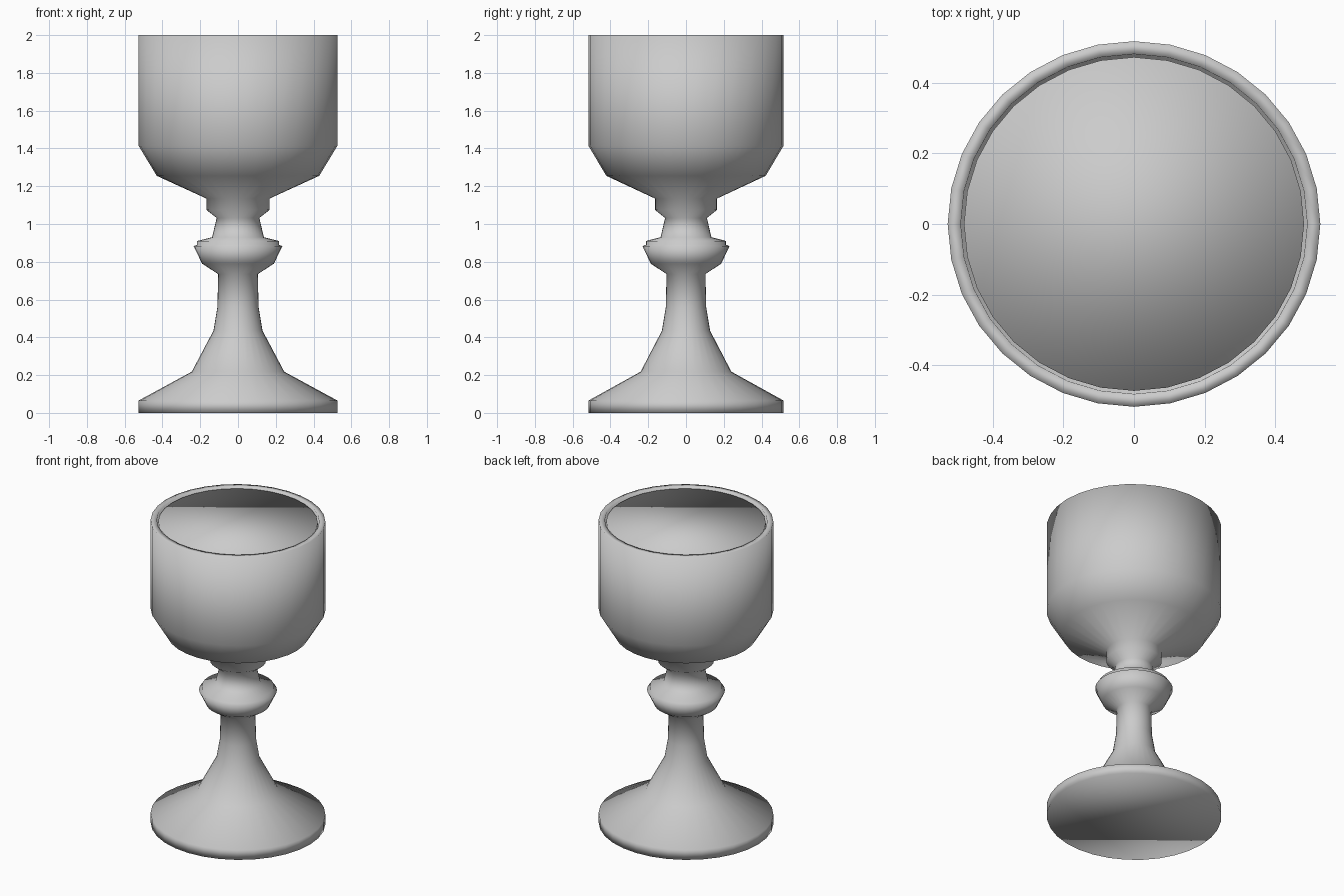
import bpy, bmesh, math

if "Cube" in bpy.data.objects:
    bpy.data.objects.remove(bpy.data.objects["Cube"])

SIDES = 32
DEPTH = 0.981  # slightly narrower along y


def lathe(name, profile):
    """Spin (radius, z) points into a smooth solid, capped at both ends."""
    bm = bmesh.new()
    rings = []
    for r, z in profile:
        ring = []
        for i in range(SIDES):
            a = 2 * math.pi * i / SIDES
            ring.append(bm.verts.new((r * math.cos(a), DEPTH * r * math.sin(a), z)))
        rings.append(ring)
    for lo, hi in zip(rings, rings[1:]):
        for i in range(SIDES):
            j = (i + 1) % SIDES
            bm.faces.new((lo[i], lo[j], hi[j], hi[i]))
    bm.faces.new(rings[0][::-1])
    bm.faces.new(rings[-1])
    for f in bm.faces:
        f.smooth = True
    mesh = bpy.data.meshes.new(name)
    bm.to_mesh(mesh)
    bm.free()
    ob = bpy.data.objects.new(name, mesh)
    bpy.context.collection.objects.link(ob)
    return ob


# Foot, stem, knop and cup in one turned profile, ending inside the rim
lathe("goblet", [
    (0.527, 0.0), (0.527, 0.065),                                    # foot
    (0.245, 0.218), (0.13, 0.435), (0.109, 0.56), (0.105, 0.735),    # stem
    (0.19, 0.79), (0.235, 0.883), (0.217, 0.89), (0.217, 0.91),      # knop
    (0.137, 0.93), (0.113, 1.032),                                   # neck
    (0.168, 1.075), (0.168, 1.135),                                  # collar
    (0.43, 1.255), (0.527, 1.415), (0.527, 2.0),                     # cup
    (0.49, 2.0), (0.488, 1.94),                                      # rim
])

# Flat filling just below the rim
lathe("filling", [(0.481, 1.945), (0.481, 1.992)])
